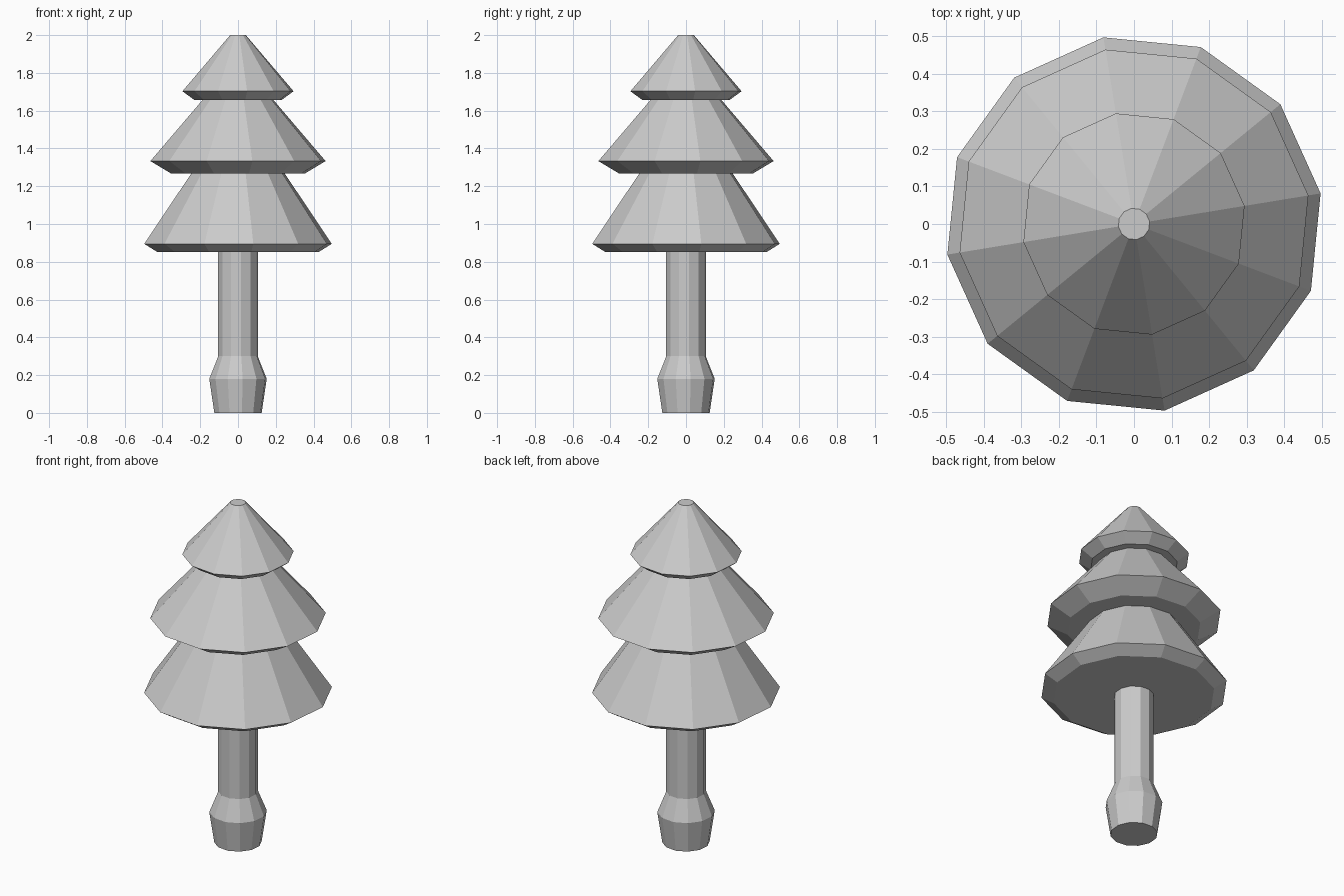
import bpy, bmesh, math

if "Cube" in bpy.data.objects:
    bpy.data.objects.remove(bpy.data.objects["Cube"])

SIDES = 12
TURN = math.radians(9.3)


def lathe(name, profile):
    """Flat-faced solid of revolution from (radius, z) pairs, bottom to top."""
    bm = bmesh.new()
    rings = []
    for r, z in profile:
        rings.append([bm.verts.new((r * math.cos(TURN + math.tau * i / SIDES),
                                    r * math.sin(TURN + math.tau * i / SIDES), z))
                      for i in range(SIDES)])
    for a, b in zip(rings, rings[1:]):
        for i in range(SIDES):
            j = (i + 1) % SIDES
            bm.faces.new((a[i], a[j], b[j], b[i]))
    bm.faces.new(rings[0][::-1])
    bm.faces.new(rings[-1])
    mesh = bpy.data.meshes.new(name)
    bm.to_mesh(mesh)
    bm.free()
    obj = bpy.data.objects.new(name, mesh)
    bpy.context.collection.objects.link(obj)
    return obj


# Trunk with flared foot
lathe("trunk", [(0.127, 0), (0.154, 0.18), (0.106, 0.30), (0.106, 0.86)])

# Foliage tiers: underside, rim, sloped top
lathe("lower_foliage", [(0.435, 0.853), (0.503, 0.895), (0.242, 1.28)])
lathe("middle_foliage", [(0.36, 1.268), (0.47, 1.333), (0.183, 1.665)])
lathe("upper_foliage", [(0.235, 1.657), (0.298, 1.703), (0.042, 2.0)])
